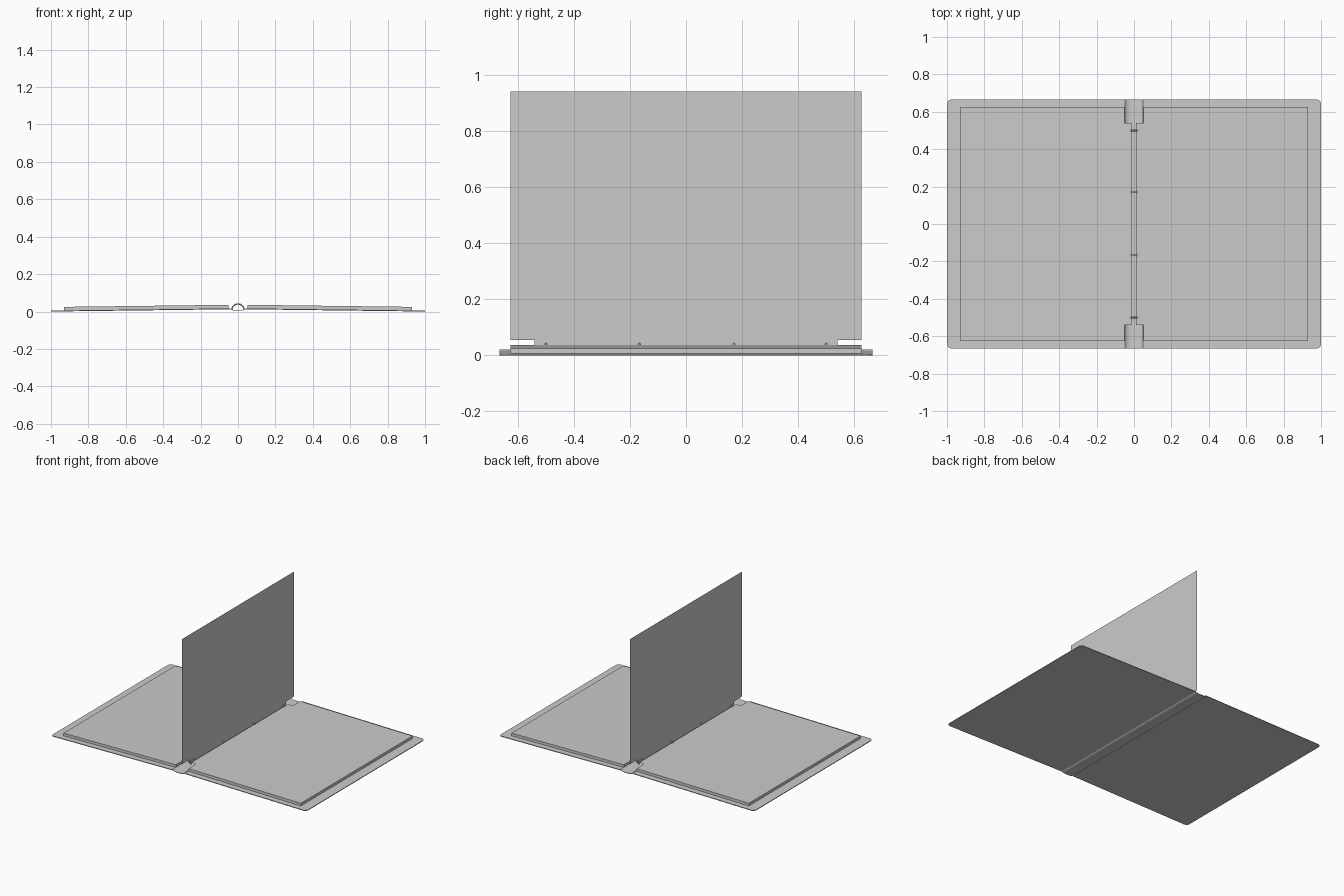
import bpy, bmesh, math

cube = bpy.data.objects.get("Cube")
if cube:
    bpy.data.objects.remove(cube, do_unlink=True)

GREY = (0.6, 0.6, 0.6, 1)
grey = bpy.data.materials.new("light grey")
grey.use_nodes = True
grey.diffuse_color = GREY
grey.node_tree.nodes["Principled BSDF"].inputs["Base Color"].default_value = GREY

HALF_Y = 0.665      # covers and spine
PAGE_Y = 0.625      # paper
TAB_Y = 0.54        # bound strip of each sheet
SLOPE = 0.0125      # rise of the covers toward the spine


def finish(name, bm, recalc=True):
    if recalc:
        bmesh.ops.recalc_face_normals(bm, faces=bm.faces)
    mesh = bpy.data.meshes.new(name)
    bm.to_mesh(mesh)
    bm.free()
    mesh.materials.append(grey)
    ob = bpy.data.objects.new(name, mesh)
    bpy.context.collection.objects.link(ob)
    return ob


def tilted_slab(name, outline, side, base, thick):
    """Outline raised from the base height, leaning up toward the spine."""
    bm = bmesh.new()
    face = bm.faces.new([bm.verts.new((x, y, base)) for x, y in outline])
    if thick:
        new = bmesh.ops.extrude_face_region(bm, geom=[face])["geom"]
        top = [v for v in new if isinstance(v, bmesh.types.BMVert)]
        bmesh.ops.translate(bm, verts=top, vec=(0, 0, thick))
    for v in bm.verts:
        v.co.z += SLOPE * (1 - v.co.x)
        v.co.x *= side
    return finish(name, bm)


def smooth(ob):
    for p in ob.data.polygons:
        p.use_smooth = True


# Cover outline with rounded outer corners
R = 0.022
cover = [(0.045, -HALF_Y)]
for sy, angles in ((-1, (-90, -60, -30, 0)), (1, (0, 30, 60, 90))):
    for a in angles:
        cover.append((1 - R + R * math.cos(math.radians(a)),
                      sy * (HALF_Y - R) + R * math.sin(math.radians(a))))
cover.append((0.045, HALF_Y))

block = [(0.05, -PAGE_Y), (0.93, -PAGE_Y), (0.93, PAGE_Y), (0.05, PAGE_Y)]


def sheet_outline(tab, shoulder, end):
    half = [(tab, TAB_Y), (shoulder, TAB_Y), (shoulder, PAGE_Y), (end, PAGE_Y)]
    return half + [(x, -y) for x, y in reversed(half)]


# Both halves: cover, paper stack, top sheet with its binding tab
for side, word in ((1, "left"), (-1, "right")):
    tilted_slab(word + "_cover", cover, side, 0, 0.005)
    tilted_slab(word + "_paper_stack", block, side, 0.005, 0.019)
    tilted_slab(word + "_top_sheet", sheet_outline(0.012, 0.05, 0.93),
                side, 0.0245, 0)

# Upright sheet standing in the rings
bm = bmesh.new()
bm.faces.new([bm.verts.new((0, y, z)) for z, y in sheet_outline(0.017, 0.055, 0.94)])
finish("upright_sheet", bm, False)

# Spine: a shallow curved trough between the covers
bm = bmesh.new()
n = 12
upper, lower = [], []
for i in range(n + 1):
    t = 2 * i / n - 1
    z = 0.005 + 0.012 * t ** 4
    upper.append((0.048 * t, z + 0.003))
    lower.append((0.048 * t, z))
loop = upper + lower[::-1]
front = [bm.verts.new((x, -HALF_Y, z)) for x, z in loop]
back = [bm.verts.new((x, HALF_Y, z)) for x, z in loop]
for i in range(len(loop)):
    j = (i + 1) % len(loop)
    bm.faces.new((front[i], front[j], back[j], back[i]))
for i in range(n):
    j, k, m = i + 1, len(loop) - 2 - i, len(loop) - 1 - i
    for row in (front, back):
        bm.faces.new((row[i], row[j], row[k], row[m]))
spine = finish("spine", bm)
bpy.context.view_layer.objects.active = spine
spine.select_set(True)
bpy.ops.object.shade_smooth_by_angle(angle=math.radians(40))
spine.select_set(False)

# Half rings
for number, y in enumerate((-0.5, -0.167, 0.17, 0.5), 1):
    bm = bmesh.new()
    sections = []
    for i in range(13):
        a = math.pi * i / 12
        ring = []
        for k in range(8):
            b = math.tau * k / 8
            r = 0.0325 + 0.0035 * math.cos(b)
            ring.append(bm.verts.new((r * math.cos(a), y + 0.0045 * math.sin(b),
                                      0.008 + r * math.sin(a))))
        sections.append(ring)
    for a, b in zip(sections, sections[1:]):
        for k in range(8):
            m = (k + 1) % 8
            bm.faces.new((a[k], a[m], b[m], b[k]))
    bm.faces.new(sections[0])
    bm.faces.new(sections[-1])
    smooth(finish("ring_%d" % number, bm))
